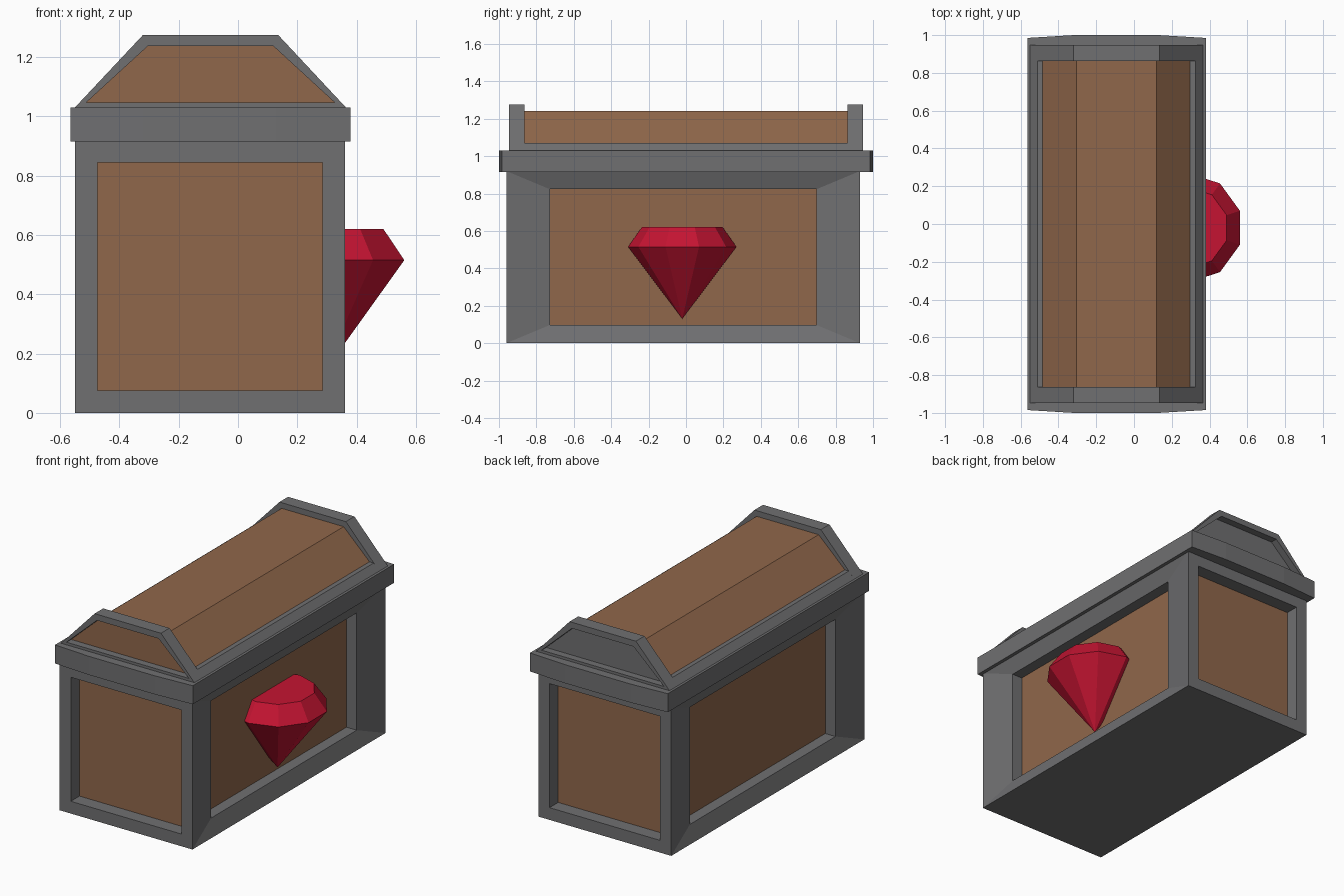
import bpy, bmesh, math
from mathutils import Vector

cube = bpy.data.objects.get("Cube")
if cube:
    bpy.data.objects.remove(cube, do_unlink=True)


def material(name, color):
    m = bpy.data.materials.new(name)
    m.use_nodes = True
    m.diffuse_color = (*color, 1)
    m.node_tree.nodes["Principled BSDF"].inputs["Base Color"].default_value = (*color, 1)
    return m


STONE = material("dark grey", (0.16, 0.16, 0.165))
WOOD = material("brown wood", (0.28, 0.136, 0.07))
RUBY = material("ruby red", (0.56, 0.007, 0.032))


def finish(name, bm, *mats):
    mesh = bpy.data.meshes.new(name)
    bm.to_mesh(mesh)
    bm.free()
    for m in mats:
        mesh.materials.append(m)
    obj = bpy.data.objects.new(name, mesh)
    bpy.context.collection.objects.link(obj)
    return obj


def prism(outline, axis, lo, hi):
    """Extrude an outline along y (outline in x, z) or z (outline in x, y)."""
    bm = bmesh.new()
    place = (lambda a, b: (a, lo, b)) if axis == "y" else (lambda a, b: (a, b, lo))
    face = bm.faces.new([bm.verts.new(place(a, b)) for a, b in outline])
    new = bmesh.ops.extrude_face_region(bm, geom=[face])["geom"]
    move = Vector((0, hi - lo, 0)) if axis == "y" else Vector((0, 0, hi - lo))
    bmesh.ops.translate(bm, vec=move, verts=[g for g in new if isinstance(g, bmesh.types.BMVert)])
    bmesh.ops.recalc_face_normals(bm, faces=bm.faces)
    bm.normal_update()
    return bm


def facing(bm, direction):
    return max(bm.faces, key=lambda f: f.normal.dot(Vector(direction)))


def recess(bm, face, margin, depth, slant=0, stretch=0, mat=1):
    """Frame a face, then sink its middle as a panel."""
    bmesh.ops.inset_individual(bm, faces=[face], thickness=margin, depth=-slant)
    middle = face.calc_center_median().y
    for v in face.verts:
        if stretch:
            v.co.y += stretch if v.co.y < middle else -stretch
    bm.normal_update()
    bmesh.ops.inset_individual(bm, faces=[face], thickness=0, depth=-depth)
    face.material_index = mat


# Chest body with sunken panels on all four sides
X0, X1 = -0.55, 0.36
bm = prism([(X0, -0.96), (X1, -0.96), (X1, 0.93), (X0, 0.93)], "z", 0, 0.92)
ends = [facing(bm, (0, s, 0)) for s in (-1, 1)]
sides = [facing(bm, (s, 0, 0)) for s in (-1, 1)]
for f in ends:
    recess(bm, f, 0.107, 0.085)
for f in sides:
    recess(bm, f, 0.137, 0.07, slant=0.035, stretch=0.135)
finish("chest_body", bm, STONE, WOOD)

# Rim with slightly bowed ends
half = [(-0.565, 0.985), (-0.32, 1.0), (0.13, 1.0), (0.38, 0.985)]
outline = half + [(x, -y) for x, y in reversed(half)]
finish("lid_rim", prism(outline, "z", 0.915, 1.03), STONE)

# Lid end frames: wood panel in front, plain one behind
gable = [(X0, 1.03), (0.364, 1.03), (0.135, 1.275), (-0.32, 1.275)]
for name, s, mat in (("front", -1, 1), ("back", 1, 0)):
    lo, hi = sorted((s * 0.863, s * 0.947))
    bm = prism(gable, "y", lo, hi)
    recess(bm, facing(bm, (0, s, 0)), 0.041, 0.045, mat=mat)
    finish(name + "_lid_frame", bm, STONE, WOOD)

# Lower lid band and the wooden lid between the frames
band = [(X0, 1.03), (0.364, 1.03), (0.326, 1.07), (-0.512, 1.07)]
finish("lid_band", prism(band, "y", -0.863, 0.863), STONE)
wood = [(-0.485, 1.07), (0.297, 1.07), (0.12, 1.24), (-0.305, 1.24)]
finish("lid_planks", prism(wood, "y", -0.863, 0.863), WOOD)

# Ten-sided cut gem set into the side
bm = bmesh.new()
centre = Vector((0.285, -0.02, 0))


def ring(radius, z):
    angles = [math.radians(18 + 36 * i) for i in range(10)]
    return [bm.verts.new(centre + Vector((radius * math.cos(a), radius * math.sin(a), z)))
            for a in angles]


girdle, table = ring(0.29, 0.515), ring(0.216, 0.62)
tip = bm.verts.new(centre + Vector((0, 0, 0.13)))
bm.faces.new(table)
for i in range(10):
    j = (i + 1) % 10
    bm.faces.new((girdle[i], girdle[j], table[j], table[i]))
    bm.faces.new((tip, girdle[j], girdle[i]))
bmesh.ops.recalc_face_normals(bm, faces=bm.faces)
finish("gem", bm, RUBY)
